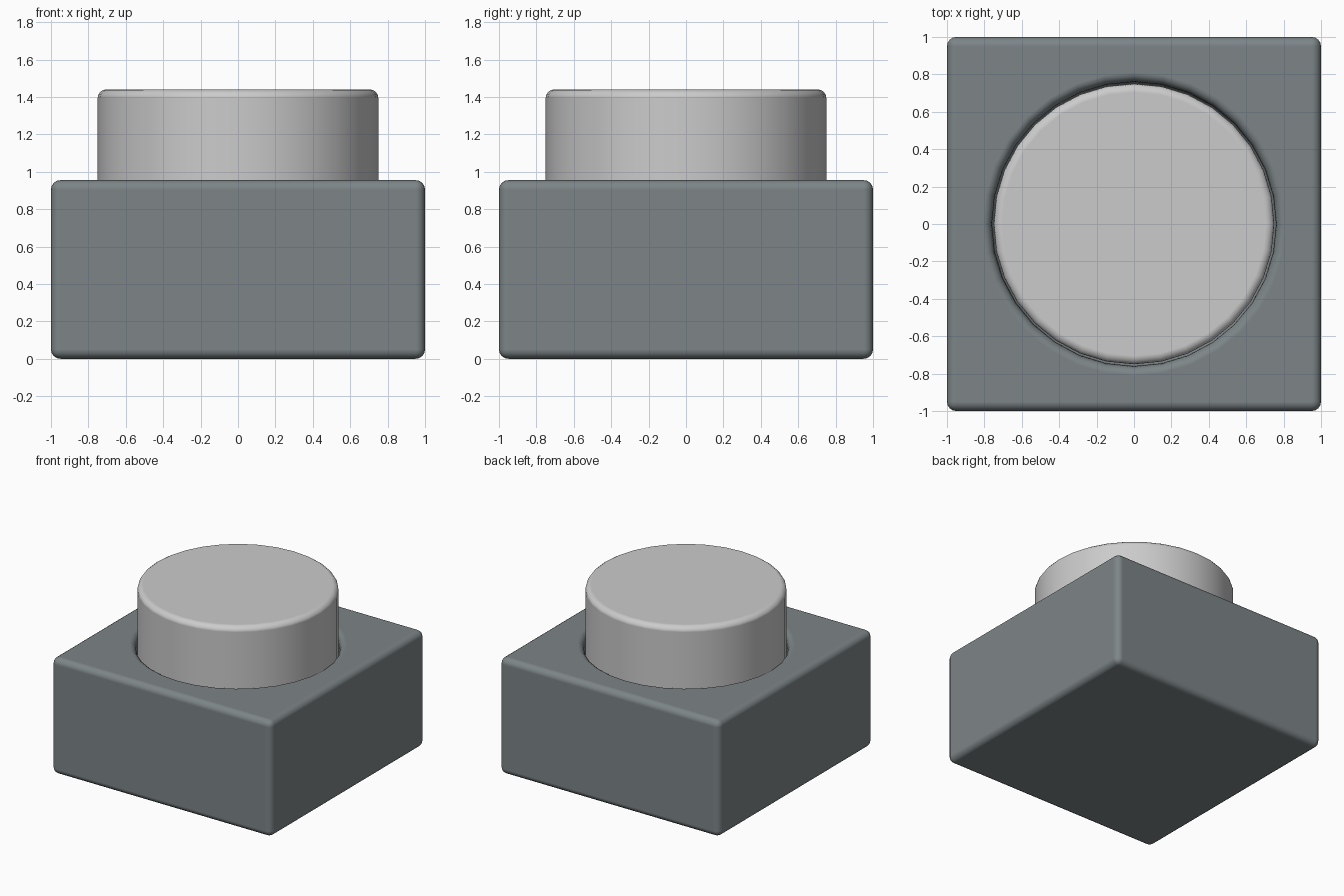
import bpy

if "Cube" in bpy.data.objects:
    bpy.data.objects.remove(bpy.data.objects["Cube"])


def add_bevel(obj, width, segments=4):
    m = obj.modifiers.new("Rounded edges", 'BEVEL')
    m.width = width
    m.segments = segments
    m.limit_method = 'ANGLE'
    m.angle_limit = 0.7
    m.harden_normals = True


def smooth(obj):
    for p in obj.data.polygons:
        p.use_smooth = True


def cylinder(name, radius, z0, z1):
    bpy.ops.mesh.primitive_cylinder_add(vertices=32, radius=radius, depth=z1 - z0,
                                        location=(0, 0, (z0 + z1) / 2))
    obj = bpy.context.object
    obj.name = name
    smooth(obj)
    return obj


BOX_TOP, BOTTOM_OF_WELL, BUTTON_TOP = 0.955, 0.48, 1.44

# Square housing
bpy.ops.mesh.primitive_cube_add(size=1, location=(0, 0, BOX_TOP / 2))
housing = bpy.context.object
housing.name = "housing"
housing.scale = (2, 2, BOX_TOP)
bpy.ops.object.transform_apply(location=False, rotation=False, scale=True)
smooth(housing)
mat = bpy.data.materials.new("slate")
mat.diffuse_color = (0.205, 0.235, 0.245, 1)
mat.use_nodes = True
mat.node_tree.nodes["Principled BSDF"].inputs["Base Color"].default_value = mat.diffuse_color
housing.data.materials.append(mat)

# Round well for the button, then rounded edges on the box and the rim
cutter = cylinder("well_cutter", 0.76, BOTTOM_OF_WELL, 1.6)
cutter.hide_render = True
cutter.hide_set(True)
cut = housing.modifiers.new("Well", 'BOOLEAN')
cut.operation = 'DIFFERENCE'
cut.solver = 'EXACT'
cut.object = cutter
add_bevel(housing, 0.05)

# Push button standing in the well
button = cylinder("button", 0.75, BOTTOM_OF_WELL, BUTTON_TOP)
add_bevel(button, 0.045)
